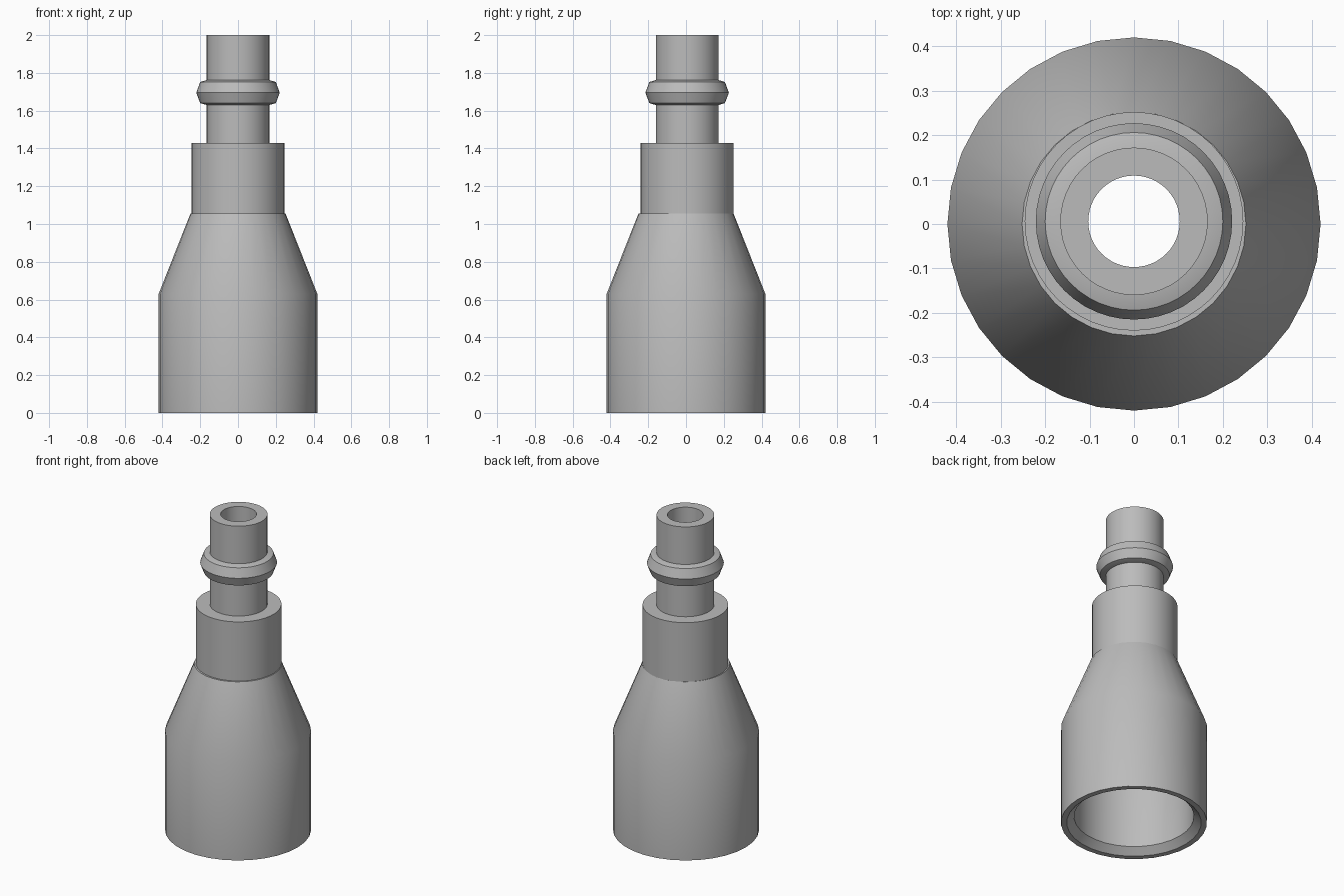
import bpy, bmesh, math

cube = bpy.data.objects.get("Cube")
if cube:
    bpy.data.objects.remove(cube, do_unlink=True)

grey = bpy.data.materials.new("plain_grey")
grey.use_nodes = True
colour = (0.5, 0.5, 0.5, 1)
grey.diffuse_color = colour
grey.node_tree.nodes["Principled BSDF"].inputs["Base Color"].default_value = colour


def lathe(name, profile, sides, centre_y=0.0):
    """Revolve a closed (radius, height) outline into a hollow solid."""
    bm = bmesh.new()
    rings = []
    for r, z in profile:
        rings.append([bm.verts.new((r * math.cos(a), r * math.sin(a) + centre_y, z))
                      for a in (math.tau * i / sides for i in range(sides))])
    for k, low in enumerate(rings):
        high = rings[(k + 1) % len(rings)]
        for i in range(sides):
            j = (i + 1) % sides
            bm.faces.new((low[i], low[j], high[j], high[i]))
    bmesh.ops.recalc_face_normals(bm, faces=bm.faces)
    mesh = bpy.data.meshes.new(name)
    bm.to_mesh(mesh)
    bm.free()
    mesh.materials.append(grey)
    obj = bpy.data.objects.new(name, mesh)
    bpy.context.collection.objects.link(obj)
    bpy.ops.object.select_all(action='DESELECT')
    obj.select_set(True)
    bpy.context.view_layer.objects.active = obj
    bpy.ops.object.shade_smooth_by_angle(angle=math.radians(30))
    return obj


# Wide socket with a chamfered mouth and a tapering shoulder
lathe("socket_body", [
    (0.387, 0), (0.42, 0), (0.42, 0.63), (0.252, 1.055),
    (0.18, 1.055), (0.18, 1.0), (0.345, 0.6), (0.345, 0.04),
], 32)

# Collar and narrow tube
bore = 0.103
tube = 0.166
lathe("collar_and_tube", [
    (bore, 1.0), (0.2, 1.0), (0.246, 1.05), (0.246, 1.43), (tube, 1.43),
    (tube, 2.0), (bore, 2.0),
], 48, 0.006)

# Raised barb ring around the tube
lathe("barb_ring", [
    (0.15, 1.63), (tube, 1.63), (0.2, 1.64), (0.221, 1.695),
    (0.2, 1.752), (tube, 1.762), (0.15, 1.762),
], 48, 0.006)
